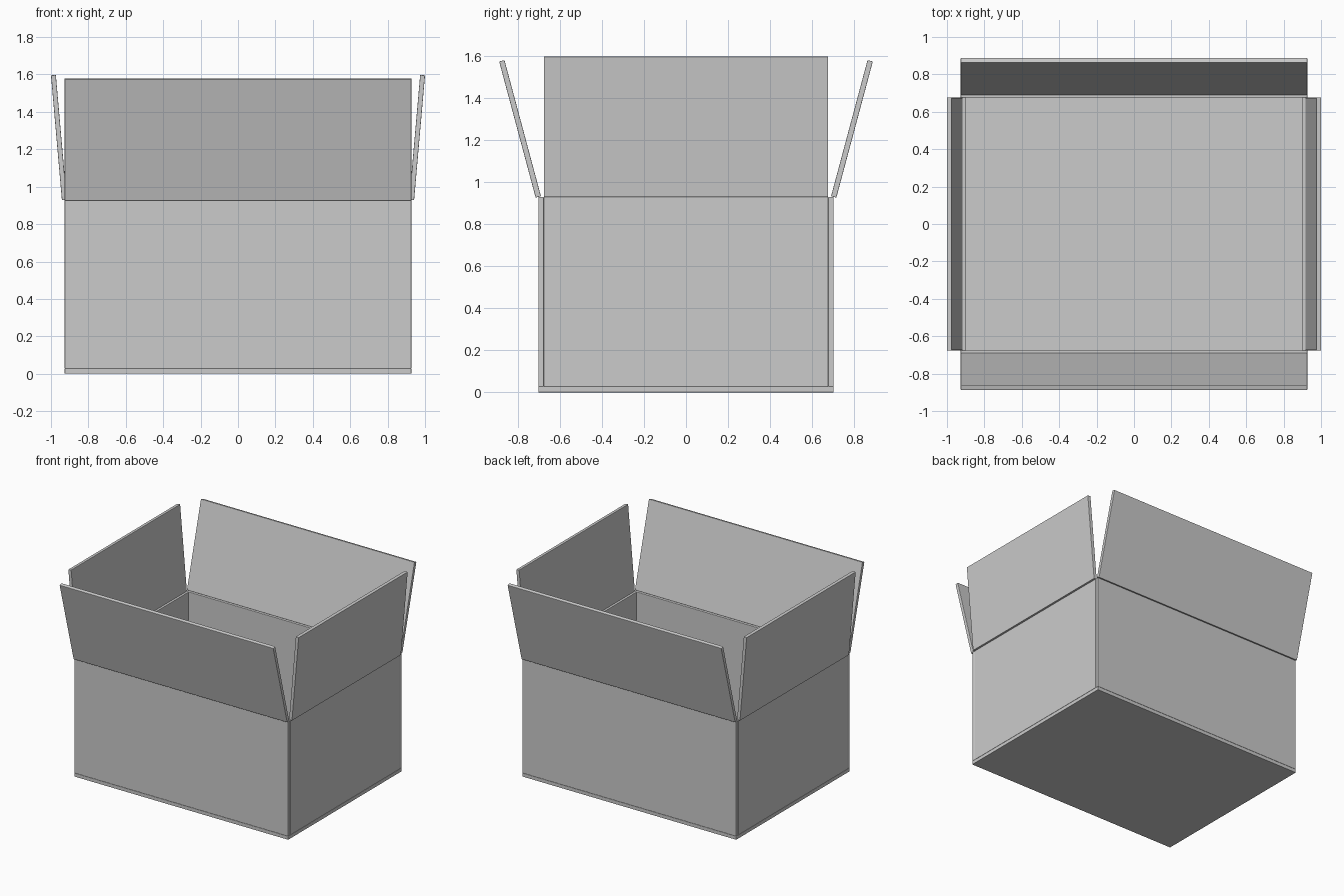
import bpy
from math import radians, sin, cos
from mathutils import Matrix

if "Cube" in bpy.data.objects:
    bpy.data.objects.remove(bpy.data.objects["Cube"])

T = 0.026           # board thickness
HX, HY = 0.927, 0.702   # outer half width and depth
Z0, Z1 = 0.028, 0.929   # wall bottom and top
FLAP = 0.67         # flap length


def panel(name, size, loc, rot=(0, 0, 0)):
    bpy.ops.mesh.primitive_cube_add(size=1, location=loc, rotation=rot)
    ob = bpy.context.object
    ob.name = name
    ob.data.transform(Matrix.Diagonal((*size, 1)))
    # slightly softened cardboard edges
    bev = ob.modifiers.new("soft_edges", 'BEVEL')
    bev.width = 0.003
    bev.segments = 2
    return ob


# floor of the box
panel("box_bottom", (2 * HX, 2 * HY, Z0), (0, 0, Z0 / 2))

wall_h, wall_z = Z1 - Z0, (Z0 + Z1) / 2
a, b = radians(15), radians(5)

# front and back walls with wide flaps
for s, side in ((-1, "front"), (1, "back")):
    panel(side + "_wall", (2 * HX, T, wall_h), (0, s * (HY - T / 2), wall_z))
    panel(side + "_flap", (2 * HX, T, FLAP),
          (0, s * (0.702 + FLAP / 2 * sin(a)), Z1 + FLAP / 2 * cos(a)),
          (-s * a, 0, 0))

# side walls fit between them, with steeper flaps
for s, side in ((-1, "left"), (1, "right")):
    depth = 2 * (HY - T)
    panel(side + "_wall", (T, depth, wall_h), (s * (HX - T / 2), 0, wall_z))
    panel(side + "_flap", (T, depth, FLAP),
          (s * (0.9285 + FLAP / 2 * sin(b)), 0, Z1 + FLAP / 2 * cos(b)),
          (0, s * b, 0))
